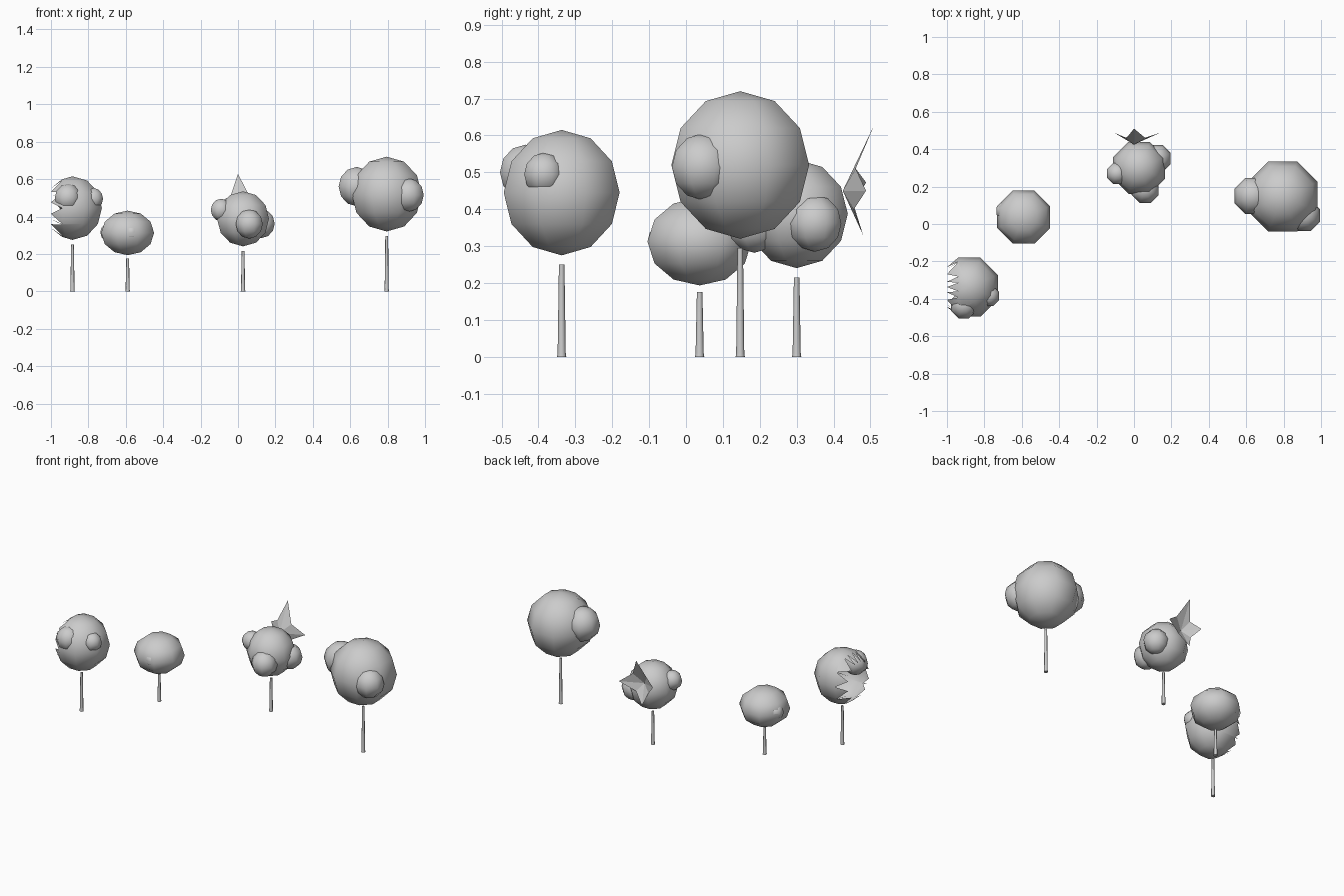
import bpy, bmesh, math
from mathutils import Vector, Matrix

if "Cube" in bpy.data.objects:
    bpy.data.objects.remove(bpy.data.objects["Cube"])


def finish(bm, name, smooth=True):
    bmesh.ops.recalc_face_normals(bm, faces=bm.faces[:])
    me = bpy.data.meshes.new(name)
    bm.to_mesh(me)
    bm.free()
    for p in me.polygons:
        p.use_smooth = smooth
    ob = bpy.data.objects.new(name, me)
    bpy.context.collection.objects.link(ob)
    return ob


def ball(centre, rxy, rz):
    # eight-sided low-poly ball with flats facing the axes
    bm = bmesh.new()
    bmesh.ops.create_uvsphere(bm, u_segments=8, v_segments=6, radius=1)
    m = (Matrix.Translation(centre) @ Matrix.Diagonal((rxy, rxy, rz, 1))
         @ Matrix.Rotation(math.radians(22.5), 4, 'Z'))
    bmesh.ops.transform(bm, matrix=m, verts=bm.verts[:])
    return bm


def trunk(name, x, y, h):
    bm = bmesh.new()
    rings = []
    for z, r in ((0, .0125), (.01, .011), (h, .0075)):
        rings.append([bm.verts.new((x + r * math.cos(i * math.pi / 4),
                                    y + r * math.sin(i * math.pi / 4), z)) for i in range(8)])
    for a, b in zip(rings, rings[1:]):
        for i in range(8):
            j = (i + 1) % 8
            bm.faces.new((a[i], a[j], b[j], b[i]))
    bm.faces.new(rings[0])
    bm.faces.new(rings[-1])
    ob = finish(bm, name)
    bpy.context.view_layer.objects.active = ob
    bpy.ops.object.select_all(action='DESELECT')
    ob.select_set(True)
    bpy.ops.object.shade_smooth_by_angle(angle=math.radians(50))


def torn_side(bm, centre, cut_x, tip_x, r):
    # open the left side and leave ragged points around the hole
    bmesh.ops.bisect_plane(bm, geom=bm.verts[:] + bm.edges[:] + bm.faces[:],
                           plane_co=(cut_x, 0, 0), plane_no=(-1, 0, 0), clear_outer=True)
    for e in [e for e in bm.edges if e.is_boundary]:
        mid = (e.verts[0].co + e.verts[1].co) / 2
        d = Vector((0, mid.y - centre[1], mid.z - centre[2])).normalized()
        tip = bm.verts.new(Vector((tip_x, centre[1], centre[2])) + d * r)
        bm.faces.new((e.verts[0], e.verts[1], tip))


# tree: x, y, trunk height, crown centre z, crown radius, crown half height, bumps (x, y, z, r)
TREES = {
    "large": (.795, .147, .295, .52, .202, .2,
              [(.635, .15, .56, .105), (.91, .045, .515, .09)]),
    "spiked": (.027, .30, .215, .3875, .15, .147,
               [(.06, .185, .36, .078), (-.09, .27, .435, .06), (.125, .35, .362, .077)]),
    "small": (-.59, .037, .175, .3125, .153, .119,
              [(-.57, -.065, .315, .042), (-.69, .07, .315, .05)]),
    "torn": (-.885, -.337, .25, .445, .17, .17,
             [(-.775, -.385, .495, .058), (-.91, -.435, .50, .075)]),
}

for kind, (x, y, h, z, r, rz, bumps) in TREES.items():
    trunk(kind + "_trunk", x, y, h)
    crown = ball((x, y, z), r, rz)
    if kind == "torn":
        torn_side(crown, (x, y, z), -.94, -1.0, .11)
    finish(crown, kind + "_crown")
    for i, (bx, by, bz, br) in enumerate(bumps):
        finish(ball((bx, by, bz), br, br), f"{kind}_bump_{i + 1}")

# star-shaped leaf cup behind the second tree
bm = bmesh.new()
star = [(0, .51, .628), (.06, .46, .51), (.14, .488, .45), (.04, .455, .40),
        (-.02, .48, .33), (-.05, .455, .41), (-.105, .488, .473), (-.04, .46, .51)]
hub = bm.verts.new((.0, .425, .45))
pts = [bm.verts.new(p) for p in star]
for i in range(len(pts)):
    bm.faces.new((hub, pts[i], pts[(i + 1) % len(pts)]))
finish(bm, "leaf_star", smooth=False)
